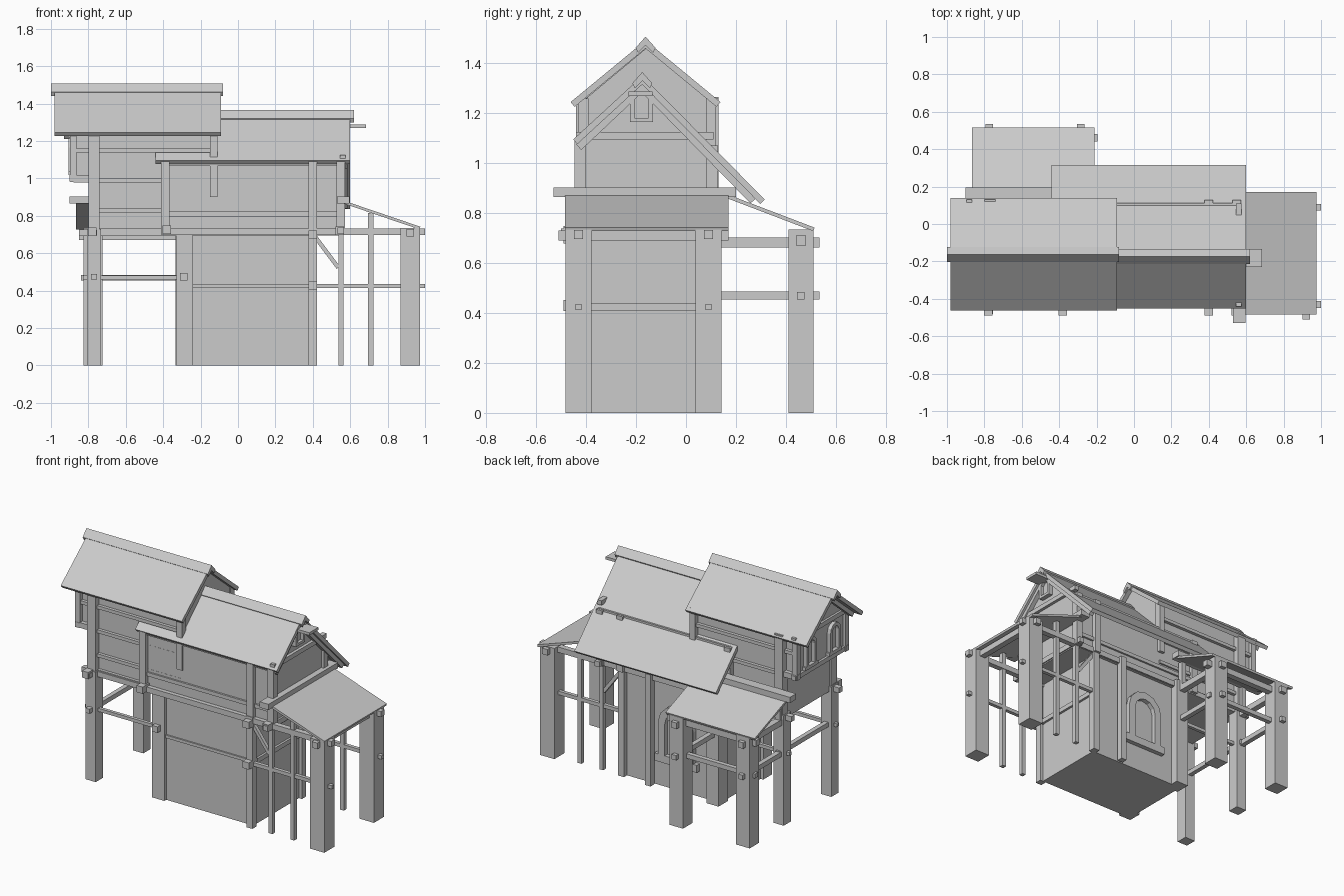
import bpy, bmesh, math
from mathutils import Vector

old = bpy.data.objects.get("Cube")
if old:
    bpy.data.objects.remove(old, do_unlink=True)

GREY = (0.6, 0.6, 0.6, 1)
mat = bpy.data.materials.new("plain grey")
mat.use_nodes = True
mat.diffuse_color = GREY
mat.node_tree.nodes["Principled BSDF"].inputs["Base Color"].default_value = GREY


def finish(name, bm):
    bmesh.ops.recalc_face_normals(bm, faces=bm.faces)
    mesh = bpy.data.meshes.new(name)
    bm.to_mesh(mesh)
    bm.free()
    mesh.materials.append(mat)
    ob = bpy.data.objects.new(name, mesh)
    bpy.context.collection.objects.link(ob)
    return ob


def add_prism(bm, profile, axis, lo, hi):
    """Extrude a 2D profile along an axis (x: yz, y: xz, z: xy)."""
    def place(p, t):
        return {"x": (t, *p), "y": (p[0], t, p[1]), "z": (*p, t)}[axis]
    a = [bm.verts.new(place(p, lo)) for p in profile]
    b = [bm.verts.new(place(p, hi)) for p in profile]
    bm.faces.new(a)
    bm.faces.new(b)
    for i in range(len(a)):
        j = (i + 1) % len(a)
        bm.faces.new((a[i], a[j], b[j], b[i]))


def prism(name, profile, axis, lo, hi):
    bm = bmesh.new()
    add_prism(bm, profile, axis, lo, hi)
    return finish(name, bm)


def box(name, x0, x1, y0, y1, z0, z1):
    return prism(name, [(x0, y0), (x1, y0), (x1, y1), (x0, y1)], "z", z0, z1)


def post(name, x, y, w, z0, z1):
    h = w / 2
    return box(name, x - h, x + h, y - h, y + h, z0, z1)


def beam_x(name, x0, x1, y, z, w=0.03):
    h = w / 2
    return box(name, x0, x1, y - h, y + h, z - h, z + h)


def beam_y(name, x, y0, y1, z, w=0.03):
    h = w / 2
    return box(name, x - h, x + h, y0, y1, z - h, z + h)


def strip(p, q, t):
    """Profile of a sloping board with its top on p-q and thickness t."""
    p, q = Vector(p), Vector(q)
    d = (q - p).normalized()
    n = Vector((d.y, -d.x))
    if n.y > 0:
        n = -n
    return [p, q, q + n * t, p + n * t]


def gable_roof(name, x0, x1, ridge, front, back, cap0, cap1):
    prism(name + "_front_slope", strip(ridge, front, 0.025), "x", x0, x1)
    prism(name + "_back_slope", strip(ridge, back, 0.025), "x", x0, x1)
    y, z = ridge
    prism(name + "_ridge_cap", [(y - .04, z - .03), (y, z + .015), (y + .04, z - .03),
                                (y + .03, z - .05), (y, z - .02), (y - .03, z - .05)], "x", cap0, cap1)


def arch(name, axis, centre, z0, width, height, rim, lo, hi):
    """Arched frame made of blocks running round the opening."""
    def outline(r, drop):
        top = z0 + height - width / 2
        pts = [(centre - r, z0 - drop)]
        for k in range(7):
            a = math.pi * (1 - k / 6)
            pts.append((centre + r * math.cos(a), top + r * math.sin(a)))
        return pts + [(centre + r, z0 - drop)]
    inner, outer = outline(width / 2 - rim, 0), outline(width / 2, 0)
    bm = bmesh.new()
    for i in range(len(inner)):
        j = (i + 1) % len(inner)
        if j:
            add_prism(bm, [inner[i], inner[j], outer[j], outer[i]], axis, lo, hi)
    finish(name, bm)
    span = (centre - width * .6, centre + width * .6)
    prism(name + "_sill", [(span[0], z0 - rim), (span[1], z0 - rim), (span[1], z0), (span[0], z0)], axis, lo, hi)


F, B = -0.43, 0.09      # front and back post lines

# Ground floor room
box("ground_room", -0.31, 0.40, -0.41, 0.08, 0, 0.71)
box("room_post_front_left", -0.33, -0.24, -0.43, -0.34, 0, 0.71)
box("room_post_back_left", -0.33, -0.24, 0.03, 0.13, 0, 0.74)
post("room_post_front_right", 0.40, F, 0.045, 0, 0.74)
post("room_post_back_right", 0.40, B, 0.045, 0, 0.74)
post("room_post_back_middle", 0.19, 0.11, 0.04, 0, 0.74)
beam_x("room_front_rail", -0.33, 0.40, -0.41, 0.425, 0.02)
beam_y("room_side_rail", 0.40, -0.40, 0.06, 0.425, 0.03)
arch("back_doorway", "y", 0.0, 0.22, 0.26, 0.34, 0.05, 0.07, 0.11)

# Upper floor
box("floor", -0.79, 0.56, -0.42, 0.10, 0.695, 0.735)
gable = [(-0.42, 0.73), (0.10, 0.73), (0.10, 1.05), (-0.17, 1.32), (-0.42, 1.07)]
prism("main_upper_room", gable, "x", -0.40, 0.555)
gable_roof("main_roof", -0.44, 0.60, (-0.175, 1.35), (-0.452, 1.095), (0.315, 0.855), -0.44, 0.62)
for x in (-0.39, 0.40, 0.55):
    post("upper_front_post", x, -0.425, 0.045, 0.70, 1.09)
    post("upper_back_post", x, 0.105, 0.045, 0.70, 1.07)
for z in (0.81, 1.08):
    beam_x("upper_front_rail", -0.40, 0.57, -0.42, z, 0.025)
    beam_x("upper_back_rail", -0.40, 0.57, 0.10, z - 0.02, 0.025)
beam_y("gable_tie", 0.56, -0.44, 0.11, 1.11)
for end in ((-0.44, 1.075), (0.28, 0.86)):
    prism("gable_rafter", strip((-0.175, 1.325), end, 0.03), "x", 0.555, 0.585)

# Gable window with small hood
box("gable_window_pane", 0.55, 0.565, -0.22, -0.15, 1.18, 1.27)
for y in (-0.225, -0.15):
    box("gable_window_side", 0.55, 0.585, y, y + 0.018, 1.17, 1.275)
box("gable_window_sill", 0.55, 0.585, -0.225, -0.132, 1.165, 1.182)
box("gable_window_hood", 0.55, 0.685, -0.23, -0.135, 1.27, 1.288)

# Tower room with its overhanging end bay
tower = [(-0.40, 0.73), (0.09, 0.73), (0.09, 1.26), (-0.16, 1.46), (-0.40, 1.26)]
bay = [(-0.40, 0.99), (0.09, 0.99)] + tower[2:]
prism("tower_room", tower, "x", -0.79, -0.12)
prism("tower_bay", bay, "x", -0.88, -0.78)
gable_roof("tower_roof", -0.98, -0.09, (-0.162, 1.492), (-0.462, 1.245), (0.138, 1.245), -1.0, -0.08)
for y in (-0.41, 0.10):
    post("tower_corner_post", -0.77, y, 0.06, 0.70, 1.26)
    post("bay_corner_post", -0.88, y, 0.035, 0.98, 1.26)
    post("tower_inner_post", -0.13, y, 0.04, 0.9, 1.26)
    beam_x("bay_support", -0.90, -0.75, y, 1.0, 0.035)
    for z in (0.83, 0.99, 1.15):
        beam_x("tower_rail", -0.79 if z < 0.9 else -0.88, -0.12, y, z, 0.022)
for z in (1.0, 1.25):
    beam_y("bay_cross_rail", -0.88, -0.43, 0.13, z, 0.03)
for y in (-0.28, -0.03):
    arch("bay_window", "x", y, 1.04, 0.11, 0.18, 0.022, -0.905, -0.87)
for end in ((-0.44, 1.235), (0.115, 1.235)):
    prism("bay_rafter", strip((-0.162, 1.467), end, 0.03), "x", -0.93, -0.90)

# Posts and rails beneath the tower
for y in (-0.41, B):
    post("tower_leg", -0.77, y, 0.075, 0, 0.73)
    beam_x("leg_rail", -0.83, -0.26, y, 0.47, 0.022)
    beam_x("leg_top_beam", -0.85, -0.24, y, 0.71, 0.035)
for z in (0.475, 0.71):
    beam_y("leg_cross_rail", -0.77, -0.48, 0.14, z)
beam_y("leg_rail_peg", -0.29, -0.46, -0.38, 0.475, 0.04)

# Side porch
prism("porch_roof", strip((0.555, 0.885), (0.975, 0.742), 0.015), "y", -0.485, 0.17)
box("porch_ridge_beam", 0.53, 0.595, -0.53, 0.20, 0.865, 0.903)
for y, s in ((F, -1), (B, 1)):
    post("porch_corner_post", 0.92, y, 0.105, 0, 0.735)
    post("porch_thin_post", 0.55, y, 0.028, 0, 0.87)
    post("porch_thin_post", 0.71, y, 0.028, 0, 0.815)
    beam_x("porch_rail", 0.38, 1.0, y, 0.425, 0.024)
    beam_x("porch_top_beam", -0.40, 1.0, y, 0.715, 0.036)
    prism("porch_brace", strip((0.41, 0.71), (0.545, 0.53), 0.022), "y", y - 0.012, y + 0.012)
beam_y("porch_outer_beam", 0.92, -0.51, 0.17, 0.71, 0.04)
for x, z in ((0.40, 0.43), (0.40, 0.70), (0.545, 0.72), (-0.38, 0.725), (-0.78, 0.715)):
    beam_y("front_peg", x, -0.49, -0.40, z, 0.045)
beam_y("porch_inner_beam", 0.55, -0.50, 0.15, 0.72, 0.035)

# Back porch
prism("back_porch_roof", strip((0.14, 0.885), (0.515, 0.742), 0.015), "x", -0.865, -0.21)
box("back_porch_ridge_beam", -0.90, -0.20, 0.13, 0.195, 0.865, 0.903)
for x in (-0.775, -0.285):
    post("back_porch_post", x, 0.46, 0.1, 0, 0.735)
    beam_y("back_porch_rail", x, 0.06, 0.535, 0.47, 0.032)
    beam_y("back_porch_top_beam", x, 0.06, 0.535, 0.683, 0.04)
    post("back_porch_ridge_post", x, 0.13, 0.035, 0.70, 0.87)
beam_x("back_porch_outer_beam", -0.85, -0.195, 0.46, 0.69, 0.04)
beam_x("back_porch_outer_rail", -0.84, -0.22, 0.46, 0.47, 0.03)
